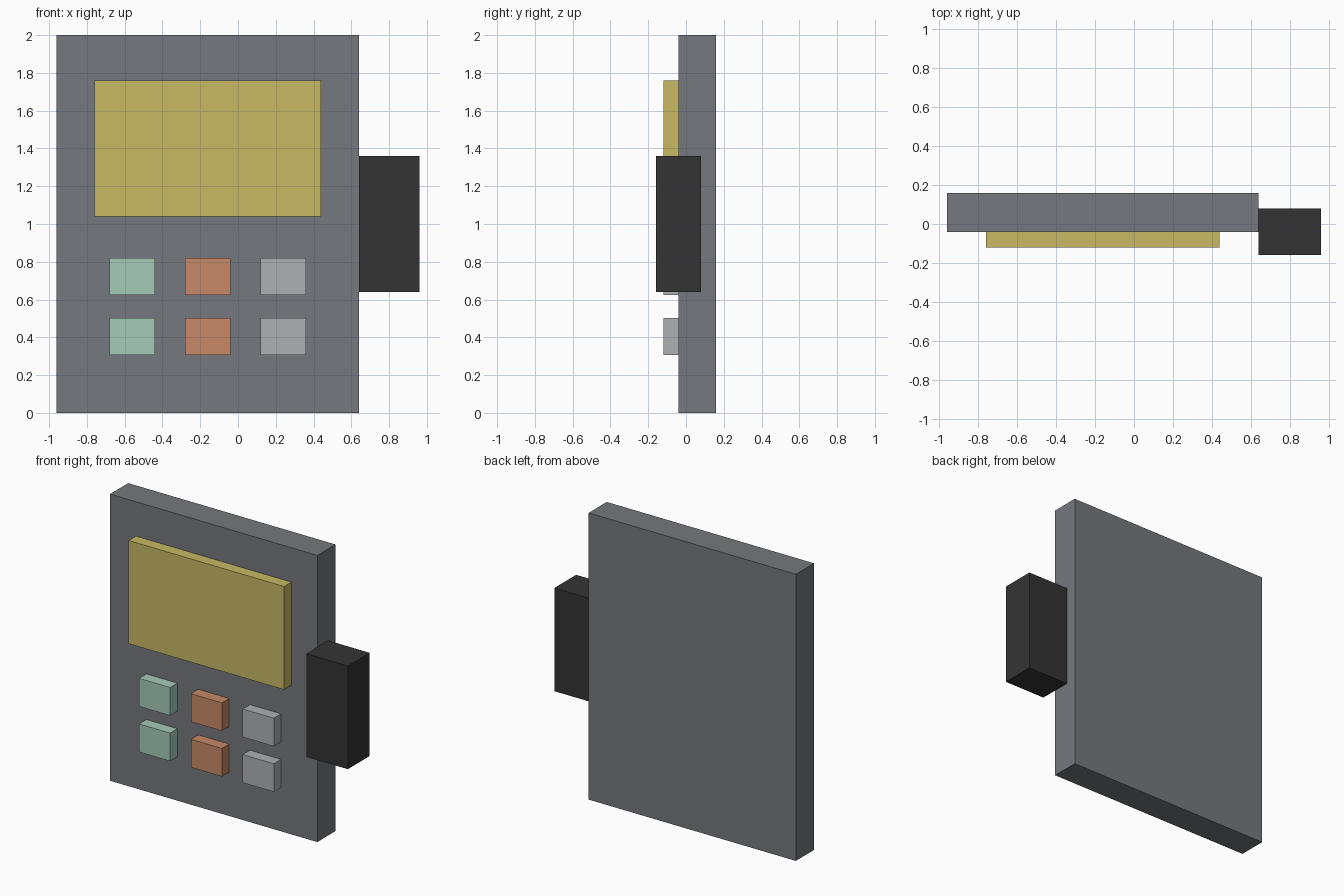
import bpy

if "Cube" in bpy.data.objects:
    bpy.data.objects.remove(bpy.data.objects["Cube"])


def material(name, rgb):
    """Flat material from 0-255 sRGB values."""
    def linear(c):
        c /= 255
        return c / 12.92 if c <= 0.04045 else ((c + 0.055) / 1.055) ** 2.4
    m = bpy.data.materials.new(name)
    m.diffuse_color = (*[linear(c) for c in rgb], 1)
    m.use_nodes = True
    m.node_tree.nodes["Principled BSDF"].inputs["Base Color"].default_value = m.diffuse_color
    return m


def box(name, centre, size, mat):
    bpy.ops.mesh.primitive_cube_add(size=1, location=centre)
    ob = bpy.context.object
    ob.name = name
    ob.scale = size
    bpy.ops.object.transform_apply(location=False, rotation=False, scale=True)
    ob.data.materials.append(mat)
    return ob


slate = material("slate_grey", (117, 120, 125))
yellow = material("mustard_yellow", (200, 184, 100))
black = material("charcoal", (52, 52, 52))
columns = [
    ("left", -0.56, material("mint_green", (166, 203, 184))),
    ("middle", -0.16, material("terracotta", (200, 138, 104))),
    ("right", 0.24, material("light_grey", (173, 177, 180))),
]

# Panel, raised screen and side block
box("panel", (-0.16, 0.06, 1.0), (1.6, 0.2, 2.0), slate)
box("screen", (-0.16, -0.08, 1.4), (1.2, 0.08, 0.72), yellow)
box("side_block", (0.8, -0.04, 1.0), (0.32, 0.24, 0.72), black)

# Two rows of buttons, one colour per column
for row, z in (("lower", 0.404), ("upper", 0.722)):
    for side, x, mat in columns:
        box(f"{row}_{side}_button", (x, -0.08, z), (0.24, 0.08, 0.196), mat)
